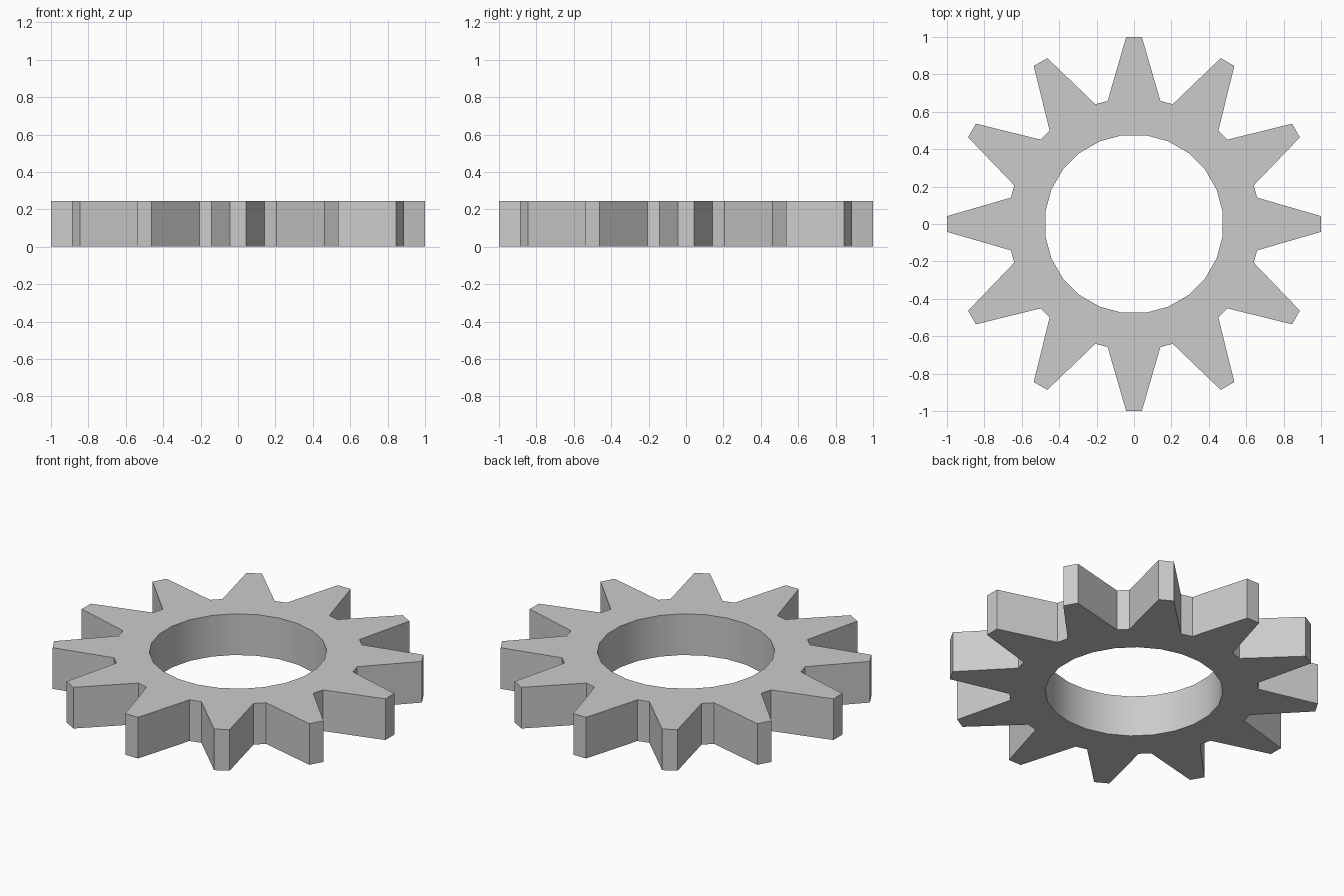
import bpy, bmesh
from math import radians
from mathutils import Matrix, Vector

if "Cube" in bpy.data.objects:
    bpy.data.objects.remove(bpy.data.objects["Cube"])

TEETH = 12
HEIGHT = 0.245
# One tooth sector pointing along +x: tooth outline and two bore points
OUTLINE = [(0.658, -0.141), (1.0, -0.042), (1.0, 0.042), (0.658, 0.141)]
BORE = [(0.4745, -0.0625), (0.4745, 0.0625)]

bm = bmesh.new()
outer, inner = [], []
for i in range(TEETH):
    rot = Matrix.Rotation(radians(i * 360 / TEETH), 3, 'Z')

    def ring(points):
        # bottom and top vertex for each profile point
        return [[bm.verts.new(rot @ Vector((x, y, z))) for z in (0, HEIGHT)]
                for x, y in points]

    outer.append(ring(OUTLINE))
    inner.append(ring(BORE))


def wall(a, b):
    bm.faces.new((a[0], b[0], b[1], a[1]))


for i in range(TEETH):
    o, n = outer[i], inner[i]
    o2, n2 = outer[(i + 1) % TEETH], inner[(i + 1) % TEETH]
    # tooth flanks, tip and the root gap to the next tooth
    for a, b in zip(o, o[1:] + o2[:1]):
        wall(a, b)
    # bore wall
    wall(n[1], n[0])
    wall(n2[0], n[1])
    # top and bottom caps
    for k in (0, 1):
        loops = ([n[0], o[0], o[3], n[1]], o, [n[1], o[3], o2[0], n2[0]])
        for loop in loops:
            vs = [p[k] for p in loop]
            bm.faces.new(vs if k else vs[::-1])

bmesh.ops.recalc_face_normals(bm, faces=bm.faces)
mesh = bpy.data.meshes.new("gear_ring")
bm.to_mesh(mesh)
bm.free()
gear = bpy.data.objects.new("gear_ring", mesh)
bpy.context.collection.objects.link(gear)

# Smooth bore, sharp tooth edges
bpy.context.view_layer.objects.active = gear
gear.select_set(True)
bpy.ops.object.shade_smooth_by_angle(angle=radians(20))
